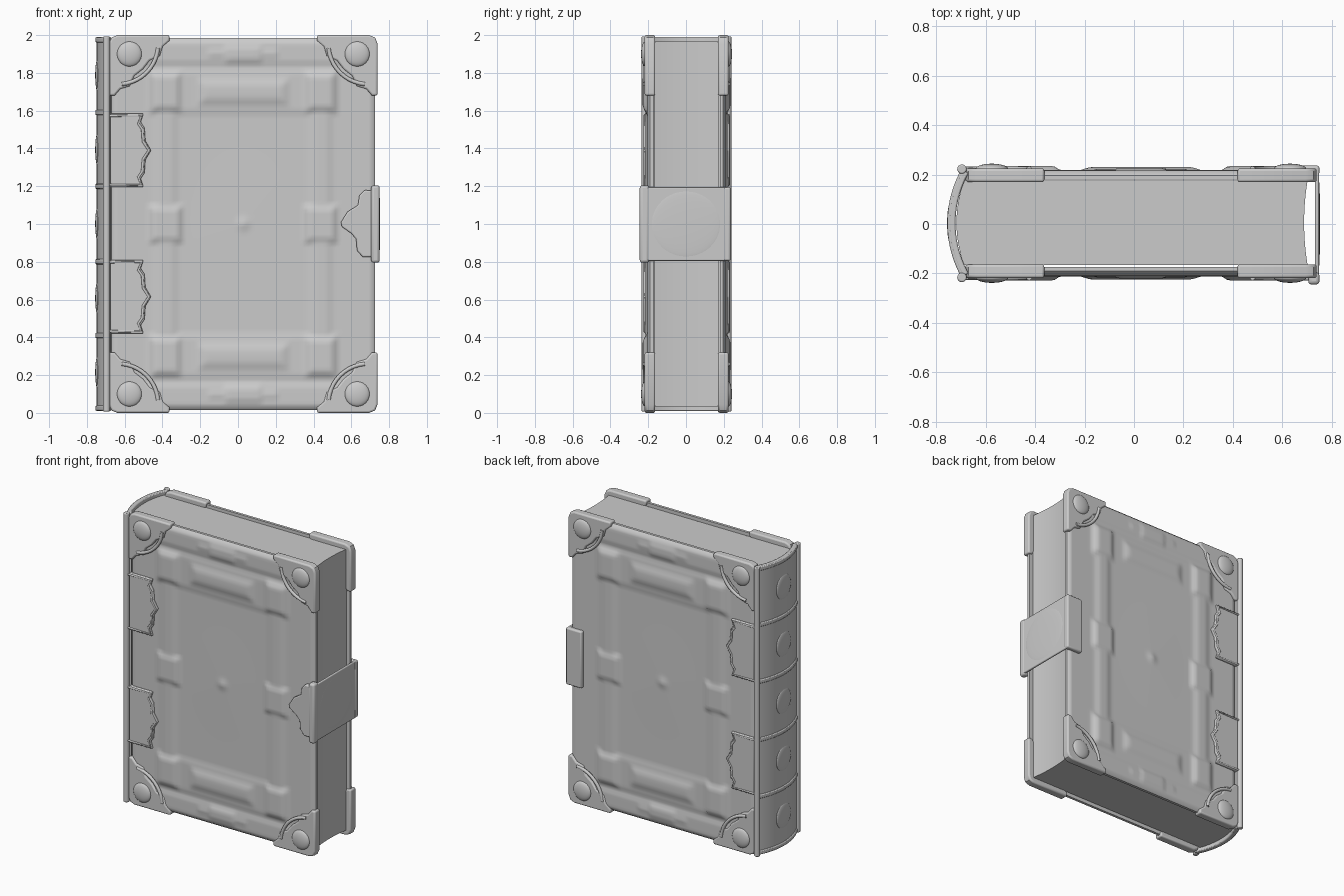
import bpy, bmesh, math
from mathutils import Matrix

if "Cube" in bpy.data.objects:
    bpy.data.objects.remove(bpy.data.objects["Cube"])

Y0 = 0.003           # middle plane between the covers
XC = 0.028           # middle of the cover panels
SIDES = {-1: "front", 1: "back"}


def finish(bm, name, bevel=0.0, seg=3):
    bmesh.ops.recalc_face_normals(bm, faces=bm.faces[:])
    me = bpy.data.meshes.new(name)
    bm.to_mesh(me)
    bm.free()
    ob = bpy.data.objects.new(name, me)
    bpy.context.collection.objects.link(ob)
    if bevel:
        m = ob.modifiers.new("Bevel", 'BEVEL')
        m.width, m.segments, m.limit_method = bevel, seg, 'ANGLE'
        m.angle_limit = math.radians(50)
    bpy.ops.object.select_all(action='DESELECT')
    ob.select_set(True)
    bpy.context.view_layer.objects.active = ob
    bpy.ops.object.shade_smooth_by_angle(angle=math.radians(40))
    return ob


def prism(name, pts, vec, bevel=0.0, seg=3):
    """Outline of 3D points pushed along vec."""
    bm = bmesh.new()
    f = bm.faces.new([bm.verts.new(p) for p in pts])
    r = bmesh.ops.extrude_face_region(bm, geom=[f])
    bmesh.ops.translate(bm, verts=[v for v in r["geom"] if isinstance(v, bmesh.types.BMVert)], vec=vec)
    return finish(bm, name, bevel, seg)


def plate(name, xz, d0, d1, s, bevel=0.006):
    """Plate on a cover, spanning distances d0..d1 from the middle plane."""
    return prism(name, [(x, Y0 + s * d0, z) for x, z in xz], (0, s * (d1 - d0), 0), bevel)


def box(name, lo, hi, bevel):
    pts = [(lo[0], lo[1], lo[2]), (hi[0], lo[1], lo[2]), (hi[0], hi[1], lo[2]), (lo[0], hi[1], lo[2])]
    return prism(name, pts, (0, 0, hi[2] - lo[2]), bevel)


def dome(name, loc, size):
    bm = bmesh.new()
    bmesh.ops.create_uvsphere(bm, u_segments=28, v_segments=16, radius=1,
                              matrix=Matrix.Translation(loc) @ Matrix.Diagonal((*size, 1)))
    return finish(bm, name)


def tube(name, pts, r):
    cu = bpy.data.curves.new(name, 'CURVE')
    cu.dimensions, cu.bevel_depth, cu.bevel_resolution, cu.use_fill_caps = '3D', r, 3, True
    sp = cu.splines.new('POLY')
    sp.points.add(len(pts) - 1)
    for p, c in zip(sp.points, pts):
        p.co = (*c, 1)
    ob = bpy.data.objects.new(name, cu)
    bpy.context.collection.objects.link(ob)


def pad(x, z, cx, cz, hx, hz, soft):
    """Soft-edged rectangular pad, 0..1."""
    t = min((hx - abs(x - cx)) / soft, (hz - abs(z - cz)) / soft)
    t = max(0, min(1, t))
    return t * t * (3 - 2 * t)


def relief(x, z):
    u, w = abs(x - XC), abs(z - 1)
    return max(0.024 * pad(u, w, 0.41, 0.70, 0.10, 0.125, 0.05),    # frame corners
               0.020 * pad(u, w, 0.0, 0.70, 0.28, 0.11, 0.09),      # frame top and bottom
               0.010 * pad(u, w, 0.41, 0.0, 0.075, 0.70, 0.05),     # frame sides
               0.006 * pad(u, w, 0.0, 0.70, 0.40, 0.12, 0.02),
               0.019 * pad(u, w, 0.41, 0.0, 0.095, 0.11, 0.035),    # side blocks
               0.016 * pad(u, w, 0.0, 0.90, 0.12, 0.065, 0.04),     # edge ornaments
               0.012 * pad(u, w, 0.0, 0.90, 0.20, 0.03, 0.02),
               0.007 * pad(u, w, 0.0, 0.91, 0.66, 0.075, 0.03),     # end borders
               0.014 * max(0, 1 - math.hypot(u, w) / 0.07) ** 1.5,  # centre boss
               0.003 * max(0, 1 - math.hypot(u, w * 0.7) / 0.28))


# Covers with soft embossed frame
def cover(s):
    nx, nz, x0, x1, z0, z1 = 80, 110, -0.67, 0.725, 0.015, 1.985
    bm = bmesh.new()
    g = []
    for i in range(nx + 1):
        x = x0 + (x1 - x0) * i / nx
        col = []
        for j in range(nz + 1):
            z = z0 + (z1 - z0) * j / nz
            d = 0.208 + relief(x, z) - (0.014 if i in (0, nx) or j in (0, nz) else 0)
            col.append(bm.verts.new((x, Y0 + s * d, z)))
        g.append(col)
    for i in range(nx):
        for j in range(nz):
            bm.faces.new((g[i][j], g[i + 1][j], g[i + 1][j + 1], g[i][j + 1]))
    rim = [e for e in bm.edges if e.is_boundary]
    new = bmesh.ops.extrude_edge_only(bm, edges=rim)["geom"]
    for v in new:
        if isinstance(v, bmesh.types.BMVert):
            v.co.y = Y0 + s * 0.176
    bmesh.ops.holes_fill(bm, edges=[e for e in bm.edges if e.is_boundary], sides=0)
    finish(bm, SIDES[s] + "_cover")


CORNER = [(0, 0.045), (0.013, 0.013), (0.045, 0), (0.32, 0), (0.32, 0.03), (0.285, 0.06), (0.27, 0.11),
          (0.215, 0.135), (0.18, 0.18), (0.135, 0.215), (0.11, 0.27), (0.06, 0.285), (0.03, 0.32), (0, 0.32)]
HINGE = [(-0.675, 0.195), (-0.5, 0.195), (-0.515, 0.15), (-0.495, 0.12), (-0.49, 0.05), (-0.46, 0),
         (-0.49, -0.05), (-0.495, -0.12), (-0.515, -0.15), (-0.5, -0.195), (-0.675, -0.195)]

for s, side in SIDES.items():
    cover(s)
    # Corner fittings with bosses and ridges
    for mx in (-1, 1):
        for mz in (-1, 1):
            def P(u, v):
                return XC + mx * (0.711 - u), 1 + mz * (1 - v)
            tag = f"{side}_corner_{'left' if mx < 0 else 'right'}_{'lower' if mz < 0 else 'upper'}"
            plate(tag, [P(u, v) for u, v in CORNER], 0.166, 0.222, s, 0.01)
            bx, bz = P(0.108, 0.1)
            dome(tag + "_boss", (bx, Y0 + s * 0.220, bz), (0.066, 0.021, 0.066))
            arc = [P(0.05 + 0.21 * math.cos(a), 0.05 + 0.21 * math.sin(a))
                   for a in [math.radians(5 + 8 * k) for k in range(11)]]
            tube(tag + "_ridge", [(x, Y0 + s * 0.220, z) for x, z in arc], 0.011)
    # Hinge plates with raised rims
    for cz, n in ((1.39, "upper"), (0.615, "lower")):
        plate(f"{side}_hinge_{n}", [(x, z + cz) for x, z in HINGE], 0.195, 0.223, s)
        tube(f"{side}_hinge_{n}_rim", [(x - 0.012, Y0 + s * 0.222, z * 0.94 + cz) for x, z in HINGE], 0.007)
    # Rounded spine bead
    bm = bmesh.new()
    bmesh.ops.create_cone(bm, cap_ends=True, segments=20, radius1=0.019, radius2=0.019, depth=1.985,
                          matrix=Matrix.Translation((-0.696, Y0 + s * 0.219, 1.0)))
    finish(bm, side + "_spine_bead", 0.006)


# Curved spine, raised bands and bosses
def spine_strip(name, r0, r1, z0, z1, bevel):
    n, c = 20, -0.304
    angs = [math.radians(-29 + 58 * k / n) for k in range(n + 1)]
    pts = [(c - r1 * math.cos(a), Y0 + r1 * math.sin(a), z0) for a in angs]
    pts += [(c - r0 * math.cos(a), Y0 + r0 * math.sin(a), z0) for a in reversed(angs)]
    prism(name, pts, (0, 0, z1 - z0), bevel, 2)


spine_strip("spine", 0.418, 0.444, 0.01, 1.99, 0.006)
for k, z in enumerate((0.025, 0.41, 0.80, 1.20, 1.59, 1.975)):
    spine_strip(f"spine_band_{k}", 0.43, 0.451, z - 0.014, z + 0.014, 0.006)
for k in range(5):
    dome(f"spine_boss_{k}", (-0.744, Y0, 0.215 + 0.393 * k), (0.012, 0.078, 0.085))

# Page block: rounded at the spine, hollow at the fore edge
ts = [-1 + k / 8 for k in range(17)]
page = [(0.688 + 0.014 * t * t, Y0 + 0.002 + 0.171 * t, 0.035) for t in ts]
page += [(-0.718 + 0.03 * t * t, Y0 + 0.002 + 0.171 * t, 0.035) for t in reversed(ts)]
prism("page_block", page, (0, 0, 1.93))

# Clasp: strap, end bars, ornate front tab, plain back plate
box("clasp_strap", (0.732, -0.225, 0.805), (0.748, 0.225, 1.195), 0.006)
dome("clasp_medallion", (0.746, 0, 1.0), (0.007, 0.19, 0.18))
box("clasp_front_bar", (0.705, -0.245, 0.795), (0.75, -0.195, 1.205), 0.014)
TAB = [(0.715, 1.175), (0.67, 1.18), (0.642, 1.15), (0.635, 1.10), (0.58, 1.065), (0.545, 1.01),
       (0.55, 0.985), (0.60, 0.95), (0.625, 0.92), (0.63, 0.86), (0.66, 0.825), (0.715, 0.825)]
plate("clasp_front_tab", TAB, 0.195, 0.232, -1, 0.008)
box("clasp_back_plate", (0.63, 0.20, 0.805), (0.75, 0.236, 1.195), 0.01)
